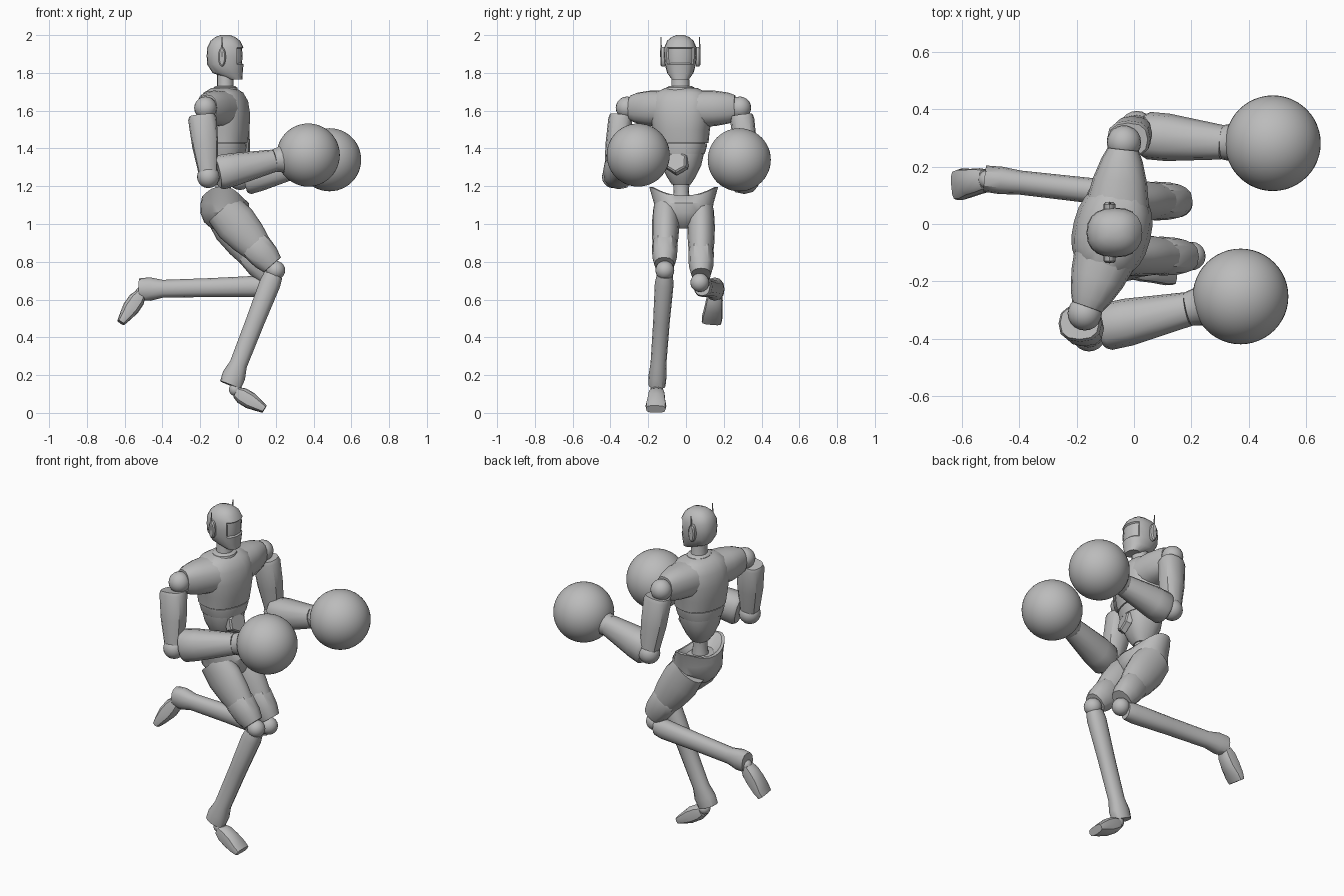
import bpy
import bmesh
from math import cos, sin, pi, copysign, radians
from mathutils import Vector

default_cube = bpy.data.objects.get("Cube")
if default_cube:
    bpy.data.objects.remove(default_cube, do_unlink=True)

grey = bpy.data.materials.new("plain grey")
grey.use_nodes = True
grey.diffuse_color = (0.5, 0.5, 0.5, 1)
grey.node_tree.nodes["Principled BSDF"].inputs["Base Color"].default_value = grey.diffuse_color

Y_AXIS = Vector((0, 1, 0))
Z_AXIS = Vector((0, 0, 1))
parts = []


def finish(name, mesh_builder):
    """Turn a bmesh into a named, coloured object."""
    bmesh.ops.recalc_face_normals(mesh_builder, faces=mesh_builder.faces)
    mesh = bpy.data.meshes.new(name)
    mesh_builder.to_mesh(mesh)
    mesh_builder.free()
    mesh.materials.append(grey)
    part = bpy.data.objects.new(name, mesh)
    bpy.context.scene.collection.objects.link(part)
    parts.append(part)
    return part


def loft(name, start, end, profile, hint=Y_AXIS, sides=16, square=1.0, edit=None):
    """Skin rings along start-end; profile rows: position, side radius, depth radius, depth shift."""
    start, end = Vector(start), Vector(end)
    along = (end - start).normalized()
    side = (hint - along * hint.dot(along)).normalized()
    depth = side.cross(along)
    bm = bmesh.new()
    rings = []
    for position, side_radius, depth_radius, *shift in profile:
        centre = start.lerp(end, position) + depth * (shift[0] if shift else 0)
        ring = []
        for i in range(sides):
            c, s = cos(2 * pi * i / sides), sin(2 * pi * i / sides)
            c, s = copysign(abs(c) ** square, c), copysign(abs(s) ** square, s)
            ring.append(bm.verts.new(centre + side * side_radius * c + depth * depth_radius * s))
        rings.append(ring)
    for lower, upper in zip(rings, rings[1:]):
        for i in range(sides):
            j = (i + 1) % sides
            bm.faces.new((lower[i], lower[j], upper[j], upper[i]))
    bm.faces.new(rings[0])
    bm.faces.new(rings[-1])
    bmesh.ops.recalc_face_normals(bm, faces=bm.faces)
    if edit:
        edit(bm)
    return finish(name, bm)


def upright(name, x, y, profile, **options):
    """Loft whose profile positions are heights."""
    return loft(name, (x, y, 0), (x, y, 1), profile, **options)


def ball(name, centre, radius, segments=20):
    bm = bmesh.new()
    bmesh.ops.create_uvsphere(bm, u_segments=segments, v_segments=segments // 2, radius=radius)
    bmesh.ops.translate(bm, verts=bm.verts, vec=centre)
    return finish(name, bm)


# Head with a recessed visor
def recess_visor(bm):
    visor = [f for f in bm.faces if f.normal.x > 0.45
             and 1.84 < f.calc_center_median().z < 1.94]
    bmesh.ops.inset_region(bm, faces=visor, thickness=0.006, depth=-0.008)


HEAD_X, HEAD_Y = -0.067, -0.03
upright("head", HEAD_X, HEAD_Y, [
    (1.765, .045, .035, .055), (1.8, .07, .08, .012), (1.845, .082, .096),
    (1.89, .087, .099), (1.935, .085, .096), (1.97, .07, .078),
    (1.99, .046, .052), (2, .02, .025)], sides=20, square=0.85, edit=recess_visor)
upright("neck", HEAD_X, HEAD_Y, [(1.68, .06, .055), (1.73, .048, .044), (1.82, .046, .044)])
for label, sign in (("left", 1), ("right", -1)):
    ear = Vector((-0.085, HEAD_Y + sign * 0.082, 1.885))
    loft(label + "_ear_disc", ear, ear + Y_AXIS * sign * 0.024,
         [(0, .052, .021), (.7, .052, .021), (1, .043, .014)], hint=Z_AXIS)
    mast = ear + Y_AXIS * sign * 0.02
    loft(label + "_antenna", mast, mast + Z_AXIS * 0.105,
         [(0, .006, .006), (1, .002, .003)], sides=6)

# Torso, turned towards the right
TURN = radians(14)
ACROSS = Vector((sin(TURN), cos(TURN), 0))
FORWARD = ACROSS.cross(Z_AXIS)
CHEST = Vector((-0.077, -0.025, 0))
upright("chest", CHEST.x, CHEST.y, [
    (1.43, .143, .122), (1.5, .15, .134), (1.58, .165, .137), (1.65, .165, .125),
    (1.695, .14, .1), (1.72, .085, .062)], hint=ACROSS, sides=24, square=0.85)
upright("collar", HEAD_X, HEAD_Y, [(1.69, .09, .07), (1.722, .075, .063), (1.73, .06, .052)])
upright("rib_band", CHEST.x, CHEST.y, [(1.37, .122, .112), (1.41, .134, .119), (1.425, .136, .119)],
        hint=ACROSS, sides=24, square=0.85)
upright("abdomen", CHEST.x, CHEST.y, [
    (1.21, .05, .045), (1.25, .075, .075), (1.31, .104, .1), (1.37, .118, .108), (1.44, .125, .11)],
    hint=ACROSS, sides=24, square=0.85)
upright("waist", CHEST.x, CHEST.y, [(1.08, .055, .055), (1.17, .04, .04), (1.23, .045, .042)])
panel = CHEST + FORWARD * 0.085 + Z_AXIS * 1.325
loft("belly_panel", panel, panel + FORWARD * 0.034 + Z_AXIS * 0.008,
     [(0, .07, .07), (.8, .062, .062), (1, .052, .052)], hint=Z_AXIS, sides=6)


# Pelvis with the rim swept up into hip points
def raise_hips(bm):
    for v in bm.verts:
        if v.co.z > 1.14:
            v.co.z += 0.05 * min(1, abs(v.co.y + 0.012) / 0.17) ** 2


upright("pelvis", -0.07, -0.012, [
    (.975, .05, .07), (1.01, .1, .11), (1.06, .15, .13), (1.11, .158, .128),
    (1.145, .182, .105, -.015), (1.15, .165, .09, -.015), (1.13, .1, .06, -.01)],
    sides=24, edit=raise_hips)

# Shared limb profiles
CAP = [(0, .098, .115), (.45, .094, .095), (.75, .082, .072), (.9, .068, .055)]
UPPER_ARM = [(0, .058, .068), (.06, .064, .076), (.5, .062, .069), (1, .047, .047)]
FOREARM = [(0, .074, .082), (.06, .083, .092), (.3, .083, .087), (1, .06, .06)]
GLOVE_CUFF = [(0, .06, .06), (.15, .065, .066), (.4, .09, .092), (.65, .11, .11)]
THIGH = [(0, .068, .1), (.25, .073, .113), (.5, .07, .1), (.75, .06, .075), (.9, .05, .06)]
THIGH_CUFF = [(.6, .063, .079), (.64, .068, .084), (.85, .065, .076), (.98, .052, .06)]
SHIN = [(0, .042, .05), (.08, .05, .056), (.45, .044, .05), (.85, .042, .047),
        (.96, .048, .062), (1.05, .046, .058)]
FOOT = [(0, .036, .03), (.2, .044, .044), (.5, .048, .045), (.8, .055, .032), (1, .052, .022)]

# Arms: shoulder, upper arm top, elbow, forearm start, wrist, glove
arms = {
    "left": [(-.035, .285, 1.615), (-.02, .295, 1.575), (.01, .335, 1.24),
             (.035, .31, 1.245), (.31, .285, 1.305), (.485, .282, 1.34)],
    "right": [(-.172, -.312, 1.615), (-.19, -.345, 1.575), (-.157, -.385, 1.25),
              (-.11, -.362, 1.27), (.19, -.297, 1.335), (.372, -.253, 1.365)],
}
for label, (shoulder, arm_top, elbow, fore_start, wrist, glove) in arms.items():
    sign = 1 if label == "left" else -1
    root = CHEST + ACROSS * sign * 0.07 + Z_AXIS * 1.61
    loft(label + "_shoulder_cap", root, shoulder, CAP, hint=Z_AXIS, square=0.85)
    ball(label + "_shoulder_joint", shoulder, 0.06)
    loft(label + "_upper_arm", arm_top, elbow, UPPER_ARM, sides=12, square=0.8)
    ball(label + "_elbow_joint", elbow, 0.06)
    loft(label + "_forearm", fore_start, wrist, FOREARM, sides=12, square=0.85)
    loft(label + "_glove_cuff", wrist, glove, GLOVE_CUFF)
    ball(label + "_glove", glove, 0.167, segments=48)

# Legs: hip, thigh end, knee, shin top, ankle, foot start, toe
legs = {
    "left": [(-.08, .08, 1.07), (.16, .08, .725), (.155, .073, .69),
             (.13, .085, .67), (-.49, .155, .655), (-.515, .155, .63), (-.62, .135, .478)],
    "right": [(-.08, -.105, 1.08), (.187, -.115, .778), (.2, -.112, .755),
              (.187, -.112, .73), (-.03, -.152, .175), (-.01, -.155, .11), (.14, -.16, .02)],
}
for label, (hip, thigh_end, knee, shin_top, ankle, foot_start, toe) in legs.items():
    loft(label + "_thigh", hip, thigh_end, THIGH)
    loft(label + "_thigh_cuff", hip, thigh_end, THIGH_CUFF, sides=12, square=0.85)
    ball(label + "_knee_joint", knee, 0.05)
    loft(label + "_shin", shin_top, ankle, SHIN, sides=12, square=0.9)
    ball(label + "_ankle_joint", Vector(ankle).lerp(Vector(foot_start), 0.8), 0.034)
    loft(label + "_foot", foot_start, toe, FOOT, sides=12, square=0.65)

# Smooth shading with sharp creases kept
bpy.ops.object.select_all(action='DESELECT')
for part in parts:
    part.select_set(True)
bpy.context.view_layer.objects.active = parts[0]
bpy.ops.object.shade_smooth_by_angle(angle=radians(35))
